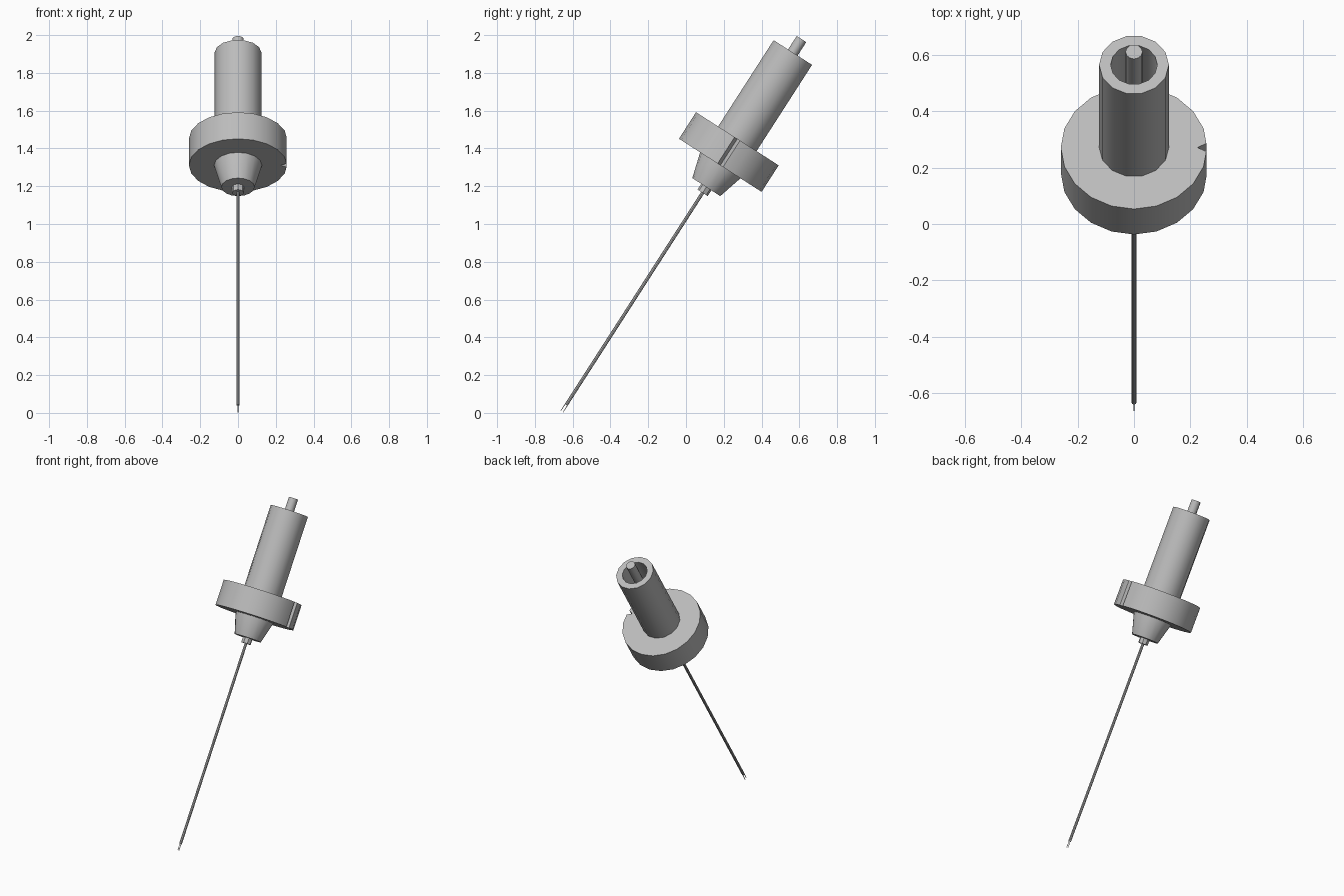
import bpy, bmesh, math
from mathutils import Vector, Matrix

cube = bpy.data.objects.get("Cube")
if cube:
    bpy.data.objects.remove(cube, do_unlink=True)

# Single grey finish
grey = bpy.data.materials.new("grey")
grey.use_nodes = True
colour = (0.5, 0.5, 0.5, 1)
grey.diffuse_color = colour
grey.node_tree.nodes["Principled BSDF"].inputs["Base Color"].default_value = colour

# The whole probe leans back; local z runs from needle tip to pin top
TILT = Matrix.Translation((0, -0.657, 0.007)) @ Matrix.Rotation(math.radians(-32.75), 4, 'X')


def finish(name, bm):
    bmesh.ops.recalc_face_normals(bm, faces=bm.faces)
    mesh = bpy.data.meshes.new(name)
    bm.to_mesh(mesh)
    bm.free()
    mesh.materials.append(grey)
    obj = bpy.data.objects.new(name, mesh)
    bpy.context.collection.objects.link(obj)
    obj.matrix_world = TILT
    bpy.ops.object.select_all(action='DESELECT')
    obj.select_set(True)
    bpy.context.view_layer.objects.active = obj
    bpy.ops.object.shade_smooth_by_angle(angle=math.radians(35))
    return obj


def circle(r, sides):
    step = math.tau / sides
    return [(r * math.cos(i * step), r * math.sin(i * step)) for i in range(sides)]


def loft(name, sections, offset_y=0):
    """Join outlines given as (height, points) and cap both ends."""
    bm = bmesh.new()
    rings = [[bm.verts.new(Vector((x, y + offset_y, z))) for x, y in pts]
             for z, pts in sections]
    n = len(rings[0])
    for low, high in zip(rings, rings[1:]):
        for i in range(n):
            j = (i + 1) % n
            bm.faces.new((low[i], low[j], high[j], high[i]))
    bm.faces.new(rings[0])
    bm.faces.new(rings[-1])
    return finish(name, bm)


def turned(name, profile, sides, offset_y=0):
    """Turned part from (radius, height) pairs."""
    return loft(name, [(z, circle(r, sides)) for r, z in profile], offset_y)


# Flange with a V notch on its left edge
outline = [(0.225, 0), (0.257, 0.017)] + circle(0.26, 20)[1:] + [(0.257, -0.017)]
loft("flange", [(1.55, outline), (1.717, outline)])

# Hollow barrel with a centre pin
turned("barrel", [(0.124, 1.70), (0.124, 2.26), (0.083, 2.26), (0.083, 1.70)], 14)
turned("centre_pin", [(0.03, 1.68), (0.03, 2.345)], 12)

# Tapered nose and collar
turned("nose_cone", [(0.127, 1.56), (0.127, 1.55), (0.088, 1.413)], 16)
turned("collar", [(0.032, 1.42), (0.032, 1.377)], 8)

# Needle ending in two fine prongs
turned("needle", [(0.009, 1.38), (0.009, 0.042)], 8)
for side, y in (("front", -0.007), ("back", 0.007)):
    turned(side + "_prong", [(0.002, 0.05), (0.002, 0.0)], 6, y)
